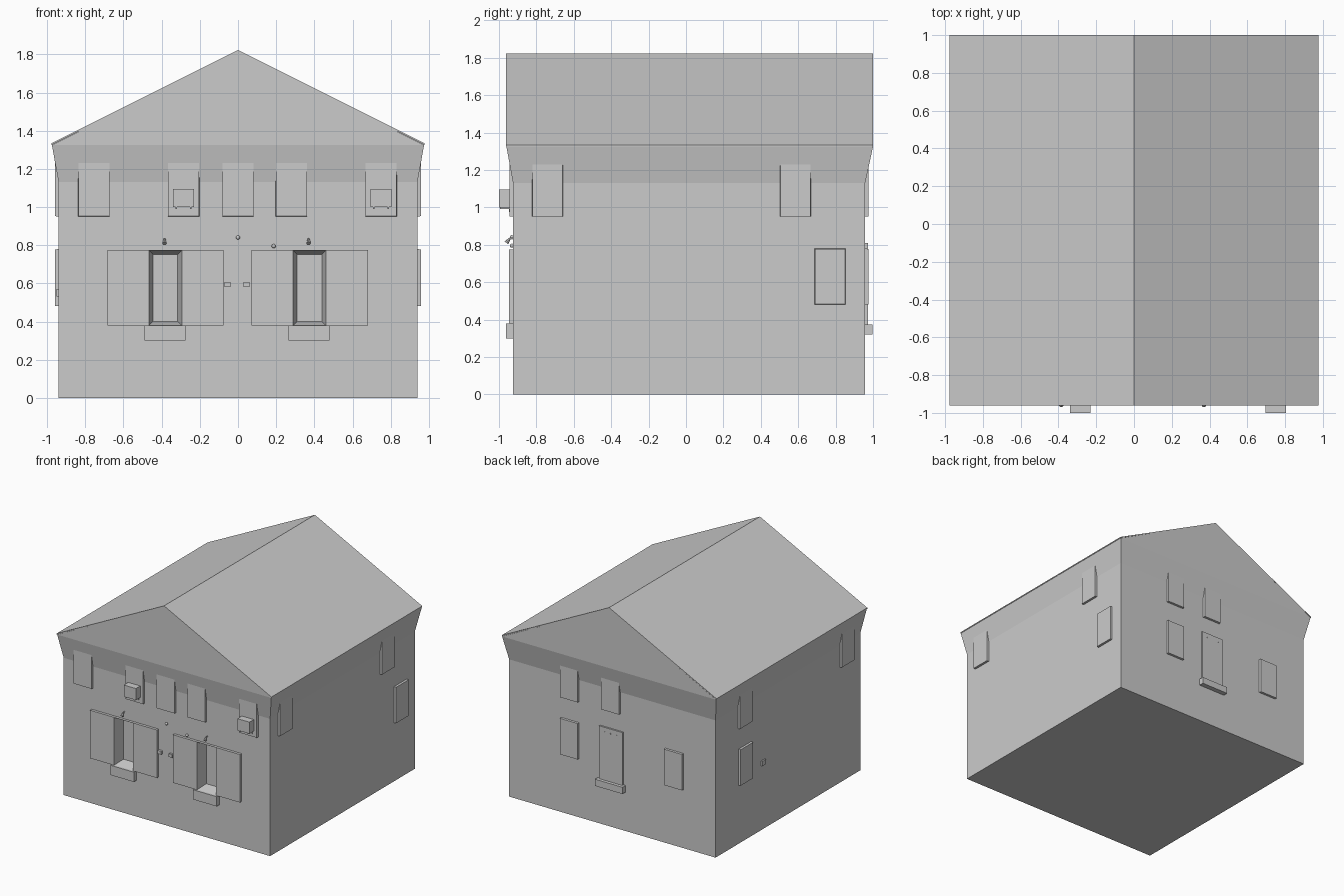
import bpy, bmesh
from mathutils import Vector

if "Cube" in bpy.data.objects:
    bpy.data.objects.remove(bpy.data.objects["Cube"])

XW, YF, YB = 0.94, -0.925, 0.958      # wall planes
EX, EF, EB = 0.975, -0.96, 1.0        # eave extents
FLARE, EAVE, RIDGE = 1.13, 1.325, 1.815

# maps wall coordinates (along, height, distance out) to the world
WALLS = {
    "front": lambda u, z, d: (u, YF - d, z),
    "back": lambda u, z, d: (u, YB + d, z),
    "right": lambda u, z, d: (XW + d, u, z),
    "left": lambda u, z, d: (-XW - d, u, z),
}


def make(name, verts, faces):
    bm = bmesh.new()
    vs = [bm.verts.new(v) for v in verts]
    for f in faces:
        bm.faces.new([vs[i] for i in f])
    bmesh.ops.recalc_face_normals(bm, faces=bm.faces)
    me = bpy.data.meshes.new(name)
    bm.to_mesh(me)
    bm.free()
    ob = bpy.data.objects.new(name, me)
    bpy.context.collection.objects.link(ob)
    return ob


def panel(name, wall, u0, u1, z0, z1, d1, d0=-0.01, inset=0.0):
    """Box on a wall; the outer face may be inset to give sloped edges."""
    verts = []
    for d, i in ((d0, 0), (d1, inset)):
        verts += [WALLS[wall](u, z, d) for u, z in
                  ((u0 + i, z0 + i), (u1 - i, z0 + i), (u1 - i, z1 - i), (u0 + i, z1 - i))]
    return make(name, verts, [(0, 1, 2, 3), (4, 5, 6, 7)] +
                [(k, (k + 1) % 4, 4 + (k + 1) % 4, 4 + k) for k in range(4)])


def cut(ob, cutter):
    m = ob.modifiers.new("recess", "BOOLEAN")
    m.operation, m.solver, m.object = "DIFFERENCE", "EXACT", cutter
    cutter.hide_render = True
    cutter.hide_viewport = True


# walls with flared top and gables, one closed solid
rings = []
for x, f, b, z in ((XW, YF, YB, 0), (XW, YF, YB, FLARE), (EX, EF, EB, EAVE)):
    rings += [(-x, f, z), (x, f, z), (x, b, z), (-x, b, z)]
faces = [(0, 1, 2, 3)]
for r in (0, 4):
    faces += [(r + k, r + (k + 1) % 4, r + 4 + (k + 1) % 4, r + 4 + k) for k in range(4)]
rings += [(0, EF, RIDGE), (0, EB, RIDGE)]
faces += [(8, 9, 12), (10, 11, 13), (9, 10, 13, 12), (11, 8, 12, 13)]
walls = make("walls", rings, faces)

# thin roof sheet
prof = [(-0.978, 1.325), (0, 1.813), (0.978, 1.325), (0.978, 1.334), (0, 1.823), (-0.978, 1.334)]
pts = [(x, y, z) for y in (EF - 0.002, EB) for x, z in prof]
make("roof", pts, [(0, 1, 4, 5), (1, 2, 3, 4), (6, 7, 10, 11), (7, 8, 9, 10)] +
     [(k, (k + 1) % 6, 6 + (k + 1) % 6, 6 + k) for k in range(6)])

# windows
UP, LOW = (0.95, 1.24), (0.48, 0.78)
WINDOWS = [("front", u, UP) for u in (-0.755, -0.285, 0.0, 0.28, 0.75)]
WINDOWS += [("back", 0.385, UP), ("back", 0.01, UP), ("back", 0.385, LOW), ("back", -0.565, LOW)]
WINDOWS += [(s, u, UP) for s in ("left", "right") for u in (-0.74, 0.585)]
WINDOWS += [("right", 0.77, LOW), ("left", 0.575, LOW)]
for wall, u, (z0, z1) in WINDOWS:
    panel("window_" + wall, wall, u - 0.083, u + 0.083, z0, z1, 0.018, inset=0.002)

# shop fronts with a recessed doorway, doorstep and lamp
for dx in (0.0, 0.755):
    front = panel("shop_front", "front", -0.685 + dx, -0.075 + dx, 0.38, 0.775, 0.022)
    # doorway narrows towards the back of the recess
    cutter = panel("doorway_cutter", "front", -0.467 + dx, -0.294 + dx, 0.379, 0.773,
                   -0.07, d0=0.023, inset=0.022)
    cut(front, cutter)
    cut(walls, cutter)
    panel("doorstep", "front", -0.49 + dx, -0.275 + dx, 0.30, 0.38, 0.037)
    bpy.ops.mesh.primitive_cone_add(vertices=8, radius1=0.012, radius2=0.005, depth=0.03,
                                    location=(-0.385 + dx, YF - 0.026, 0.822), rotation=(-0.7, 0, 0))
    bpy.context.object.name = "lamp_shade"
    panel("lamp_arm", "front", -0.388 + dx, -0.382 + dx, 0.832, 0.838, 0.02)

# mail boxes between the shop fronts, alarm knobs above
for u in (-0.055, 0.045):
    panel("mail_box", "front", u - 0.016, u + 0.016, 0.58, 0.607, 0.018)
for x, z in ((0, 0.84), (0.187, 0.795)):
    bpy.ops.mesh.primitive_uv_sphere_add(segments=12, ring_count=8, radius=0.011,
                                         location=(x, YF - 0.006, z))
    bpy.context.object.name = "wall_knob"
    bpy.ops.object.shade_smooth_by_angle()

# air conditioners on brackets
for u in (-0.285, 0.75):
    panel("air_conditioner", "front", u - 0.055, u + 0.055, 1.0, 1.095, 0.075, d0=0.01)
    for s in (-0.038, 0.038):
        panel("bracket_arm", "front", u + s - 0.004, u + s + 0.004, 0.99, 1.0, 0.07)
        panel("bracket_foot", "front", u + s - 0.004, u + s + 0.004, 0.975, 0.99, 0.022)

# back door with peep slots and step
panel("back_door", "back", -0.10, 0.112, 0.37, 0.81, 0.014)
for u in (-0.05, 0.007, 0.06):
    panel("door_slot", "back", u - 0.004, u + 0.004, 0.768, 0.776, 0.017)
panel("back_step", "back", -0.12, 0.13, 0.32, 0.375, 0.04)

# small vent on the left wall
panel("side_vent", "left", 0.32, 0.365, 0.53, 0.57, 0.012)
